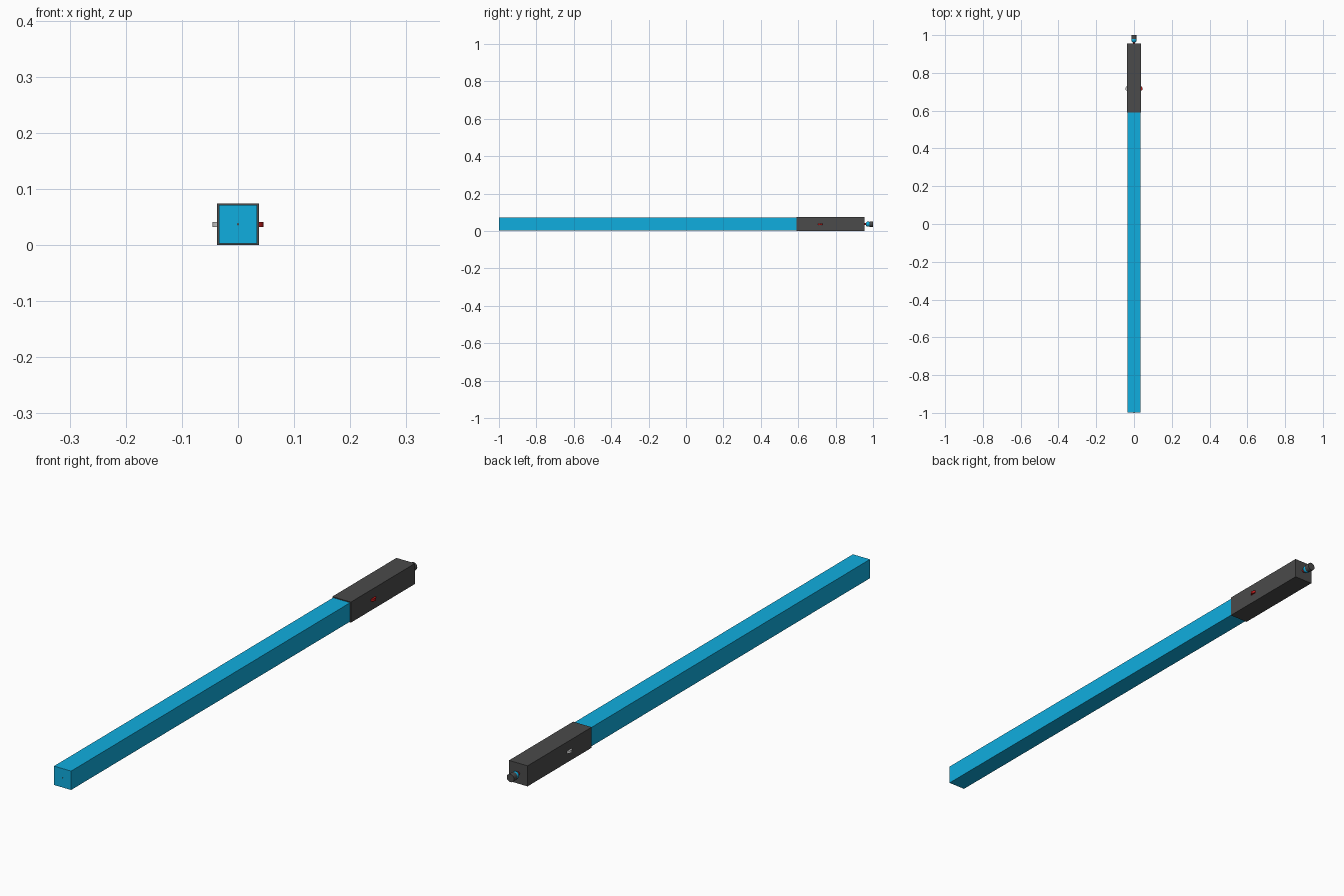
import bpy
from math import radians

if "Cube" in bpy.data.objects:
    bpy.data.objects.remove(bpy.data.objects["Cube"])

MID = 0.037  # height of the long axis


def material(name, rgb):
    m = bpy.data.materials.new(name)
    m.diffuse_color = (*rgb, 1)
    m.use_nodes = True
    m.node_tree.nodes["Principled BSDF"].inputs["Base Color"].default_value = m.diffuse_color
    return m


blue = material("blue", (0.005, 0.42, 0.74))
dark = material("dark_grey", (0.07, 0.07, 0.07))
red = material("red", (0.5, 0.01, 0.01))


def finish(name, mat=None, smooth=False):
    o = bpy.context.object
    o.name = name
    if mat:
        o.data.materials.append(mat)
    if smooth:
        bpy.ops.object.shade_smooth_by_angle(angle=radians(40))
    return o


def bar(name, half, y0, y1, mat):
    bpy.ops.mesh.primitive_cube_add(size=1, location=(0, (y0 + y1) / 2, MID))
    bpy.context.object.scale = (2 * half, y1 - y0, 2 * half)
    bpy.ops.object.transform_apply(location=False, rotation=False, scale=True)
    return finish(name, mat)


def rod(name, radius, y0, y1, mat=None):
    bpy.ops.mesh.primitive_cylinder_add(
        vertices=24, radius=radius, depth=y1 - y0,
        location=(0, (y0 + y1) / 2, MID), rotation=(radians(90), 0, 0))
    return finish(name, mat, True)


# Square blade seated in a slightly wider grip
bar("blade", 0.034, -0.999, 0.60, blue)
bar("grip", 0.037, 0.59, 0.955, dark)

# Small emitter dot on the blade tip
rod("tip_core", 0.002, -1.0, -0.98, dark)

# Flat round side switches half sunk in the grip
for name, x, mat in (("right_switch", 0.0325, red), ("left_switch", -0.0325, None)):
    bpy.ops.mesh.primitive_cylinder_add(
        vertices=24, radius=0.013, depth=0.009, location=(x, 0.717, MID))
    finish(name, mat, True)

# Pommel: red collar, blue bead, dark end cap
rod("pommel_collar", 0.006, 0.95, 0.963, red)
bpy.ops.mesh.primitive_uv_sphere_add(
    segments=24, ring_count=12, radius=0.0135, location=(0, 0.973, MID))
finish("pommel_bead", blue, True)
rod("pommel_cap", 0.0145, 0.98, 1.0, dark)
